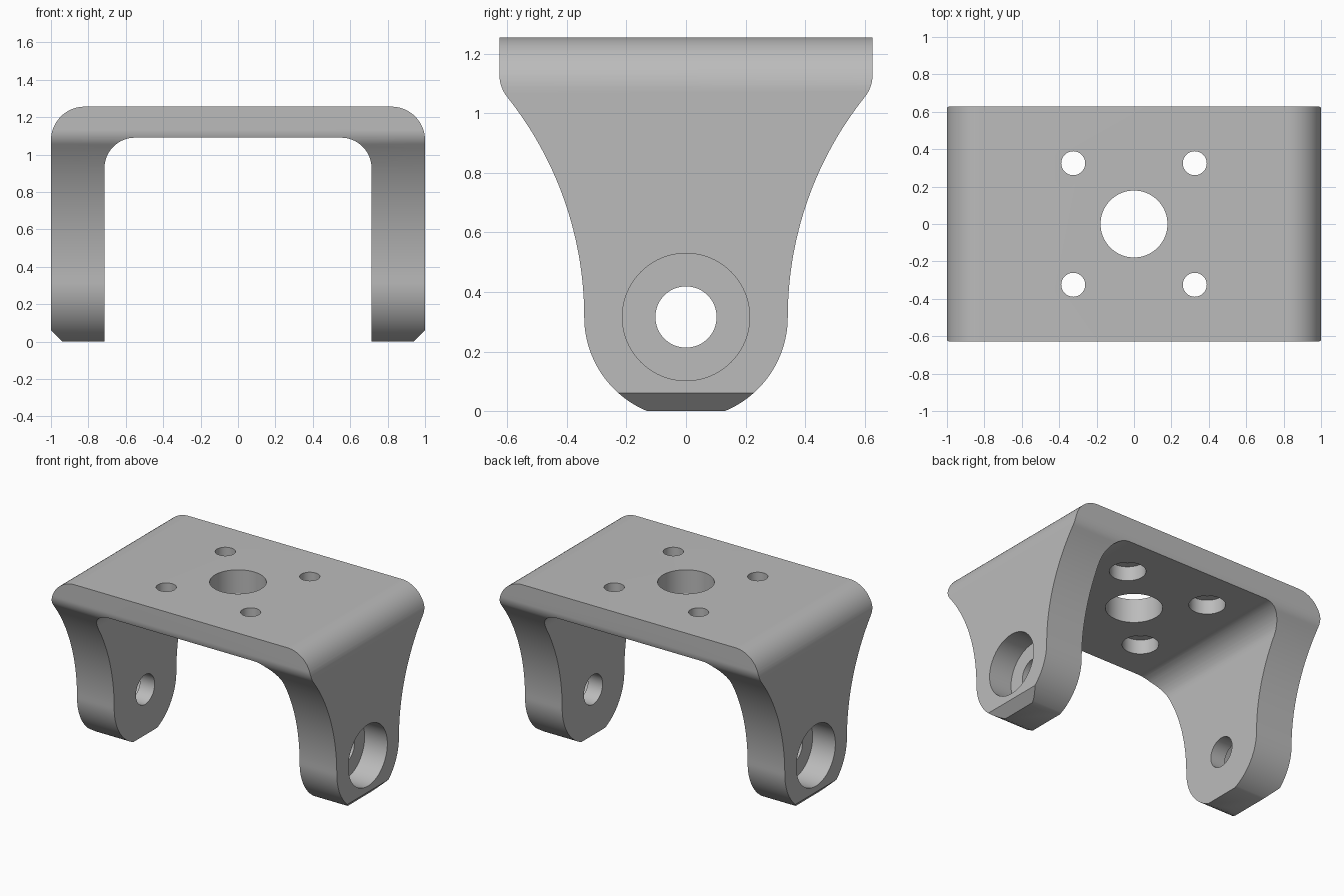
import bpy, bmesh, math
from mathutils import Matrix

if "Cube" in bpy.data.objects:
    bpy.data.objects.remove(bpy.data.objects["Cube"], do_unlink=True)

TOP, HALF_DEPTH = 1.256, 0.627
PIVOT_Z, LUG_R = 0.316, 0.342

metal = bpy.data.materials.new("grey metal")
metal.use_nodes = True
GREY = (0.5, 0.5, 0.5, 1)
metal.diffuse_color = GREY
metal.node_tree.nodes["Principled BSDF"].inputs["Base Color"].default_value = GREY


def arc(cx, cz, r, a0, a1, n=16):
    """Points on an arc, angles in degrees."""
    angles = [math.radians(a0 + (a1 - a0) * i / n) for i in range(n + 1)]
    return [(cx + r * math.cos(a), cz + r * math.sin(a)) for a in angles]


def make_object(name, bm):
    bmesh.ops.recalc_face_normals(bm, faces=bm.faces)
    mesh = bpy.data.meshes.new(name)
    bm.to_mesh(mesh)
    bm.free()
    mesh.materials.append(metal)
    obj = bpy.data.objects.new(name, mesh)
    bpy.context.collection.objects.link(obj)
    return obj


def extrude_profile(name, half, axis, reach):
    """Mirror half a profile and extrude it along the x or y axis."""
    outline = half + [(-u, z) for u, z in reversed(half)]
    bm = bmesh.new()
    place = (lambda u, z: (u, -reach, z)) if axis == "y" else (lambda u, z: (-reach, u, z))
    face = bm.faces.new([bm.verts.new(place(u, z)) for u, z in outline])
    moved = bmesh.ops.extrude_face_region(bm, geom=[face])["geom"]
    shift = (0, 2 * reach, 0) if axis == "y" else (2 * reach, 0, 0)
    bmesh.ops.translate(bm, vec=shift, verts=[v for v in moved if isinstance(v, bmesh.types.BMVert)])
    return make_object(name, bm)


def drill(name, radius, start, end, segments=64):
    """Cylinder cutter between two points on an axis-parallel line."""
    line = end - start
    turn = line.to_track_quat("Z", "Y").to_matrix().to_4x4()
    bm = bmesh.new()
    bmesh.ops.create_cone(bm, cap_ends=True, segments=segments, radius1=radius, radius2=radius,
                          depth=line.length, matrix=Matrix.Translation((start + end) / 2) @ turn)
    return make_object(name, bm)


def combine(target, tool, operation):
    tool.hide_render = True
    mod = target.modifiers.new(tool.name, "BOOLEAN")
    mod.operation, mod.solver, mod.object = operation, "EXACT", tool
    bpy.context.view_layer.objects.active = target
    bpy.ops.object.modifier_apply(modifier=mod.name)
    bpy.data.objects.remove(tool, do_unlink=True)


# U-shaped body: inner fillet, chamfered foot, rounded shoulder
inner, under, fillet, shoulder, chamfer = 0.714, 1.09, 0.163, 0.18, 0.06
u_half = arc(inner - fillet, under - fillet, fillet, 90, 0)
u_half += [(inner, 0), (1 - chamfer, 0), (1, chamfer)]
u_half += arc(1 - shoulder, TOP - shoulder, shoulder, 0, 90)
bracket = extrude_profile("bracket", u_half, "y", HALF_DEPTH)

# Side silhouette: round lug, waisted flank, softened plate corner
flank_r, corner_r = 1.185, 0.12
flank_y, corner_y = LUG_R + flank_r, HALF_DEPTH - corner_r
rise = math.sqrt((flank_r + corner_r) ** 2 - (flank_y - corner_y) ** 2)
lean = math.degrees(math.atan2(rise, flank_y - corner_y))
foot = -math.degrees(math.asin(PIVOT_Z / LUG_R))
side_half = arc(0, PIVOT_Z, LUG_R, foot, 0, 24)
side_half += arc(flank_y, PIVOT_Z, flank_r, 180, 180 - lean, 32)[1:]
side_half += arc(corner_y, PIVOT_Z + rise, corner_r, -lean, 0, 10)[1:]
side_half += [(HALF_DEPTH, TOP + 0.1)]
combine(bracket, extrude_profile("side_silhouette", side_half, "x", 1.2), "INTERSECT")

# Pivot holes, counterbored from outside
V = lambda x, y, z: Matrix.Translation((x, y, z)).to_translation()
combine(bracket, drill("pivot_hole", 0.103, V(-1.2, 0, PIVOT_Z), V(1.2, 0, PIVOT_Z)), "DIFFERENCE")
for side in (-1, 1):
    tool = drill("pivot_counterbore", 0.214, V(side * 0.825, 0, PIVOT_Z), V(side * 1.2, 0, PIVOT_Z))
    combine(bracket, tool, "DIFFERENCE")

# Plate holes: a central one and four screw holes recessed from below
combine(bracket, drill("centre_hole", 0.179, V(0, 0, 1), V(0, 0, 1.4)), "DIFFERENCE")
for x in (-0.325, 0.325):
    for y in (-0.325, 0.325):
        combine(bracket, drill("screw_hole", 0.064, V(x, y, 1), V(x, y, 1.4), 40), "DIFFERENCE")
        combine(bracket, drill("screw_recess", 0.115, V(x, y, 1), V(x, y, under + 0.1), 48), "DIFFERENCE")

# Smooth curved walls, keep machined edges crisp
bpy.ops.object.select_all(action="DESELECT")
bracket.select_set(True)
bpy.context.view_layer.objects.active = bracket
bpy.ops.object.shade_smooth_by_angle(angle=math.radians(25))
